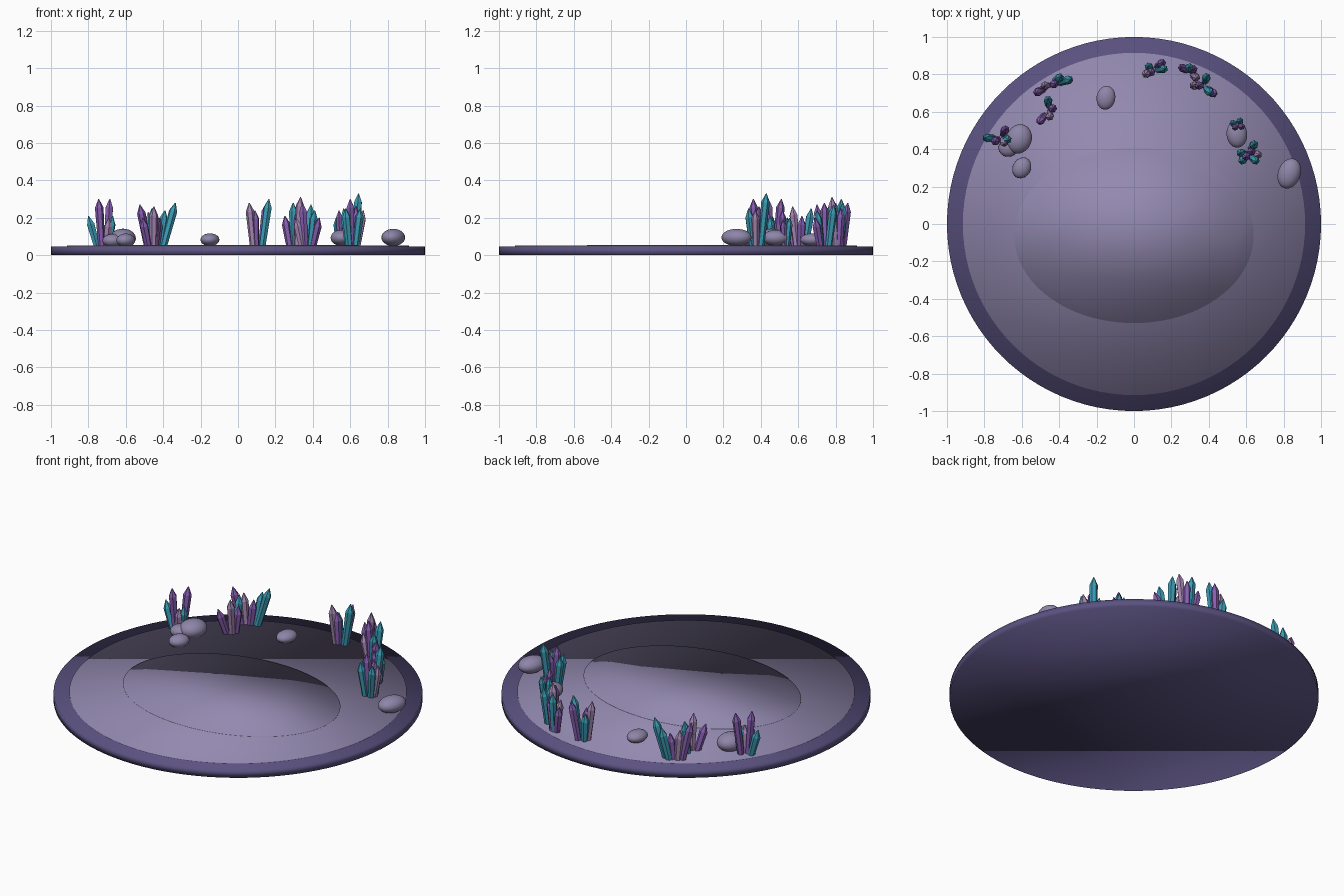
import bpy
import math
from mathutils import Vector

if "Cube" in bpy.data.objects:
    bpy.data.objects.remove(bpy.data.objects["Cube"], do_unlink=True)


def material(name, r, g, b):
    mat = bpy.data.materials.new(name)
    mat.use_nodes = True
    mat.diffuse_color = (r, g, b, 1)
    mat.node_tree.nodes["Principled BSDF"].inputs["Base Color"].default_value = (r, g, b, 1)
    return mat


RIM = material("dark violet", 0.105, 0.085, 0.22)
STONE = material("grey lilac", 0.29, 0.25, 0.43)
ROCK = material("rock lilac", 0.27, 0.235, 0.39)
TEAL = material("teal crystal", 0.045, 0.33, 0.46)
PURPLE = material("purple crystal", 0.24, 0.11, 0.44)
LILAC = material("pale lilac crystal", 0.38, 0.24, 0.46)


def finish(name, mat, smooth):
    obj = bpy.context.object
    obj.name = obj.data.name = name
    obj.data.materials.append(mat)
    if smooth:
        bpy.ops.object.shade_smooth()
    return obj


def slab(name, mat, rx, ry, y, bottom, top):
    """Thin round or oval plate with soft shading across its caps."""
    bpy.ops.mesh.primitive_cylinder_add(
        vertices=96, radius=1, depth=1, location=(0, y, (bottom + top) / 2))
    bpy.context.object.scale = (rx, ry, top - bottom)
    bpy.ops.object.transform_apply(location=False, rotation=False)
    finish(name, mat, True)


def rock(name, x, y, z, rx, ry, rz, turn):
    bpy.ops.mesh.primitive_uv_sphere_add(
        segments=24, ring_count=14, radius=1, location=(x, y, z),
        rotation=(0, 0, math.radians(turn)))
    bpy.context.object.scale = (rx, ry, rz)
    finish(name, ROCK, True)


def crystal(name, mat, base, tip, radius):
    """Six-sided shaft, widening slightly to a shoulder below a pointed tip."""
    length = (tip - base).length
    shoulder = length - radius * 2
    rings = [(radius * 0.8, 0), (radius, shoulder), (radius * 0.1, length)]
    verts = [(r * math.cos(i * math.tau / 6), r * math.sin(i * math.tau / 6), z)
             for r, z in rings for i in range(6)]
    faces = [(k + i, k + (i + 1) % 6, k + 6 + (i + 1) % 6, k + 6 + i)
             for k in (0, 6) for i in range(6)]
    faces += [tuple(range(5, -1, -1)), tuple(range(12, 18))]
    mesh = bpy.data.meshes.new(name)
    mesh.from_pydata(verts, [], faces)
    mesh.materials.append(mat)
    obj = bpy.data.objects.new(name, mesh)
    obj.location = base
    obj.rotation_euler = (tip - base).to_track_quat("Z", "Y").to_euler()
    bpy.context.collection.objects.link(obj)


def cluster(name, cx, cy, crystals, radius=0.023):
    """Crystals fanning out from a centre; each is given by its tip."""
    for i, (mat, x, y, z) in enumerate(crystals, 1):
        base = Vector((cx, cy, 0)).lerp(Vector((x, y, 0)), 0.45)
        base.z = 0.045
        crystal(f"{name}_crystal_{i}", mat, base, Vector((x, y, z)), radius)


# Layered round platform
slab("platform_base", RIM, 1, 1, 0, 0, 0.046)
slab("platform_top", STONE, 0.915, 0.915, 0, 0.04, 0.051)
slab("oval_mound", STONE, 0.64, 0.47, -0.06, 0.045, 0.055)

# Rounded rocks
rock("right_rock_large", -0.615, 0.455, 0.09, 0.068, 0.08, 0.052, -20)
rock("right_rock_back", -0.67, 0.41, 0.078, 0.055, 0.05, 0.036, 20)
rock("right_rock_small", -0.6, 0.3, 0.08, 0.048, 0.058, 0.036, -30)
rock("rear_rock", -0.15, 0.675, 0.083, 0.05, 0.064, 0.034, -10)
rock("left_rock", 0.55, 0.48, 0.093, 0.055, 0.072, 0.042, 5)
rock("left_edge_rock", 0.83, 0.27, 0.095, 0.06, 0.083, 0.046, -20)

# Crystal clusters along the rear edge
cluster("right", -0.715, 0.46, [
    (TEAL, -0.8, 0.46, 0.21), (PURPLE, -0.745, 0.44, 0.3),
    (PURPLE, -0.685, 0.51, 0.3), (LILAC, -0.69, 0.43, 0.2),
    (TEAL, -0.67, 0.45, 0.21)])
cluster("rear_right_front", -0.455, 0.61, [
    (PURPLE, -0.51, 0.54, 0.2), (LILAC, -0.45, 0.57, 0.26),
    (TEAL, -0.46, 0.67, 0.25), (PURPLE, -0.43, 0.62, 0.21)])
cluster("rear_right_back", -0.45, 0.74, [
    (PURPLE, -0.525, 0.7, 0.27), (LILAC, -0.48, 0.74, 0.23),
    (PURPLE, -0.42, 0.75, 0.2), (TEAL, -0.39, 0.79, 0.24),
    (TEAL, -0.335, 0.775, 0.28)])
cluster("rear", 0.1, 0.82, [
    (LILAC, 0.06, 0.8, 0.28), (PURPLE, 0.09, 0.81, 0.24),
    (TEAL, 0.165, 0.83, 0.3), (PURPLE, 0.155, 0.865, 0.28),
    (TEAL, 0.075, 0.845, 0.22)])
cluster("rear_left_back", 0.3, 0.81, [
    (PURPLE, 0.25, 0.84, 0.21), (TEAL, 0.295, 0.84, 0.28),
    (LILAC, 0.335, 0.78, 0.31), (PURPLE, 0.32, 0.83, 0.25)])
cluster("rear_left_front", 0.37, 0.74, [
    (PURPLE, 0.345, 0.74, 0.28), (TEAL, 0.39, 0.79, 0.27),
    (LILAC, 0.31, 0.74, 0.2), (TEAL, 0.41, 0.7, 0.24),
    (PURPLE, 0.435, 0.69, 0.2)])
cluster("left_rock", 0.55, 0.53, [
    (TEAL, 0.525, 0.54, 0.2), (TEAL, 0.57, 0.555, 0.2),
    (PURPLE, 0.54, 0.515, 0.24), (PURPLE, 0.58, 0.52, 0.19)], 0.018)
cluster("left", 0.61, 0.375, [
    (TEAL, 0.565, 0.38, 0.25), (PURPLE, 0.6, 0.36, 0.3),
    (TEAL, 0.645, 0.43, 0.33), (LILAC, 0.67, 0.37, 0.24),
    (PURPLE, 0.63, 0.39, 0.26), (TEAL, 0.575, 0.335, 0.25),
    (TEAL, 0.655, 0.335, 0.25)])
